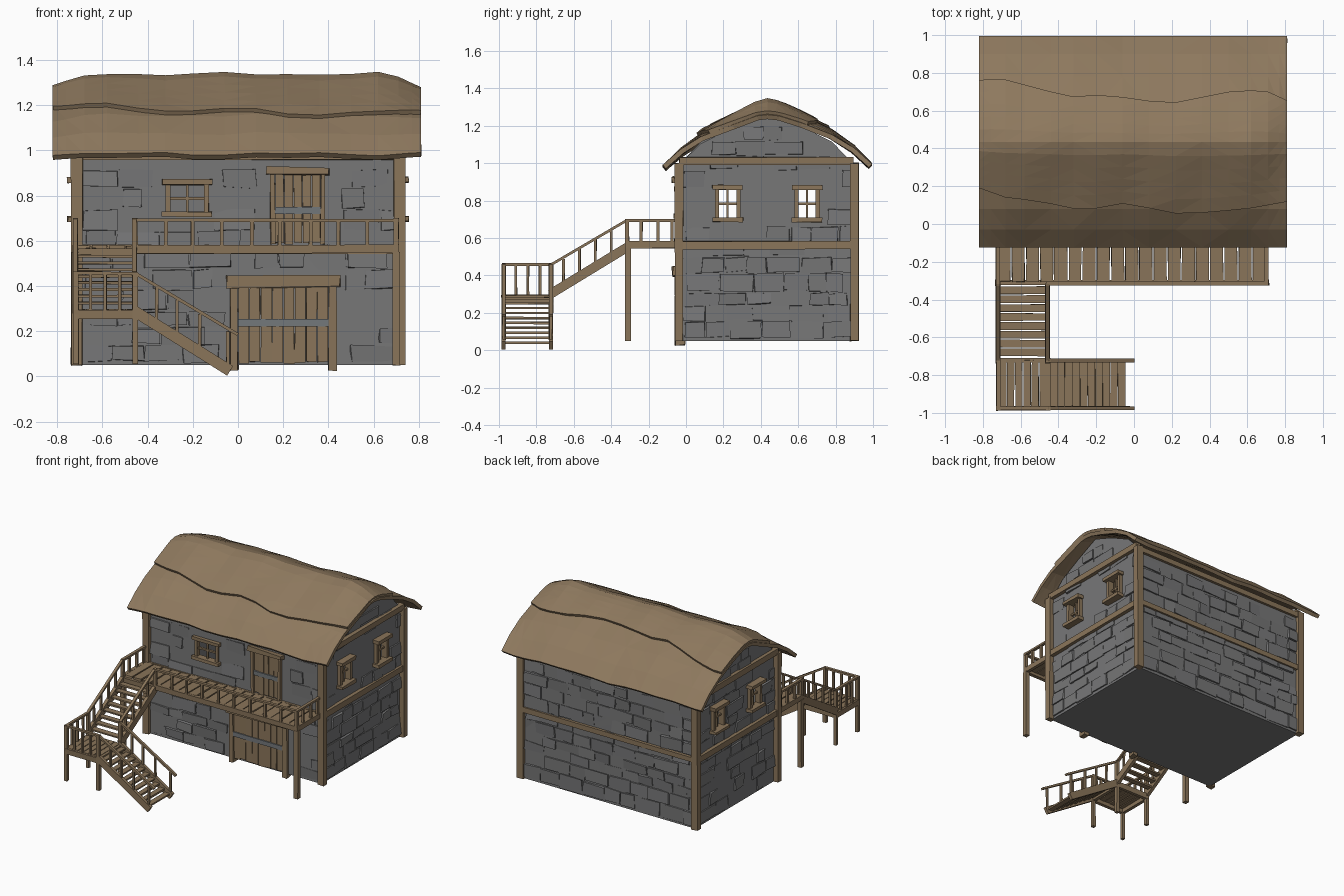
import bpy, bmesh, math, random
from mathutils import Vector, Matrix

if "Cube" in bpy.data.objects:
    bpy.data.objects.remove(bpy.data.objects["Cube"])

random.seed(4)
R = random.uniform


def material(name, col):
    m = bpy.data.materials.new(name)
    m.diffuse_color = (*col, 1)
    m.use_nodes = True
    m.node_tree.nodes["Principled BSDF"].inputs["Base Color"].default_value = m.diffuse_color
    return m


WOOD = material("brown_wood", (0.255, 0.178, 0.102))
THATCH = material("tan_thatch", (0.27, 0.19, 0.112))
STONE = material("grey_stone", (0.185, 0.185, 0.187))
IRON = material("grey_iron", (0.175, 0.19, 0.2))


def finish(name, bm, mat, thick=0):
    me = bpy.data.meshes.new(name)
    bm.to_mesh(me)
    bm.free()
    me.materials.append(mat)
    ob = bpy.data.objects.new(name, me)
    bpy.context.collection.objects.link(ob)
    if thick:
        s = ob.modifiers.new("thickness", 'SOLIDIFY')
        s.thickness, s.offset = thick, -1
    return ob


def box(bm, x, y, z, M=Matrix(), j=0.0):
    """Box from three (min, max) ranges in frame M, corners jittered by j."""
    c = Vector([(r[0] + r[1]) / 2 for r in (x, y, z)])
    s = Vector([r[1] - r[0] for r in (x, y, z)])
    vs = bmesh.ops.create_cube(bm, size=1, matrix=M @ Matrix.Translation(c) @ Matrix.Diagonal((*s, 1)))['verts']
    for v in vs:
        v.co += Vector((R(-j, j), R(-j, j), R(-j, j)))
    return vs


def bar(bm, p, q, w, h):
    """Straight timber between two points."""
    p, q = Vector(p), Vector(q)
    d = q - p
    rot = d.to_track_quat('X', 'Z').to_matrix().to_4x4()
    bmesh.ops.create_cube(bm, size=1, matrix=Matrix.Translation((p + q) / 2) @ rot @ Matrix.Diagonal((d.length, w, h, 1)))


def post(bm, x, y, z0, z1, s=0.025):
    box(bm, (x - s / 2, x + s / 2), (y - s / 2, y + s / 2), (z0, z1), j=0.001)


def frame(o, u, n):
    """Wall frame: local x along the wall, y up, z outward."""
    return Matrix(((u[0], 0, n[0], o[0]), (u[1], 0, n[1], o[1]), (0, 1, 0, o[2]), (0, 0, 0, 1)))


FRONT = frame((0, -0.035, 0), (1, 0), (0, -1))
BACK = frame((0, 0.90, 0), (-1, 0), (0, 1))
RIGHT = frame((0.705, 0.43, 0), (0, 1), (1, 0))
LEFT = frame((-0.705, 0.43, 0), (0, -1), (-1, 0))

# openings: u0, u1, v0, v1
front_win = [(-0.31, -0.14, 0.725, 0.85)]
right_win = [(-0.265, -0.15, 0.705, 0.86), (0.16, 0.275, 0.705, 0.86)]
left_win = [(-b, -a, c, d) for a, b, c, d in right_win]
doors = [(-0.03, 0.43, 0.05, 0.42), (0.14, 0.38, 0.58, 0.9)]
GABLE = [(-0.46, 1.0), (-0.35, 1.105), (-0.18, 1.19), (0, 1.27), (0.17, 1.205), (0.35, 1.115), (0.46, 1.0)]


def gable_top(u):
    for (a, za), (b, zb) in zip(GABLE, GABLE[1:]):
        if a <= u <= b:
            return za + (zb - za) * (u - a) / (b - a)
    return 1.0


# Stone walls: sheet with window holes, plus raised stones
def wall(name, M, half, holes, blocked, gable):
    bm = bmesh.new()
    us = sorted({-half, half, *[h[0] for h in holes], *[h[1] for h in holes]})
    vs = sorted({0.05, 1.0, *[h[2] for h in holes], *[h[3] for h in holes]})
    for a, b in zip(us, us[1:]):
        for c, d in zip(vs, vs[1:]):
            if any(h[0] < (a + b) / 2 < h[1] and h[2] < (c + d) / 2 < h[3] for h in holes):
                continue
            bm.faces.new([bm.verts.new(M @ Vector((u, v, 0))) for u, v in ((a, c), (b, c), (b, d), (a, d))])
    if gable:
        bm.faces.new([bm.verts.new(M @ Vector((u, v, 0))) for u, v in reversed(GABLE)])
    bmesh.ops.remove_doubles(bm, verts=bm.verts[:], dist=1e-4)
    finish(name + "_wall", bm, STONE, 0.02)
    bm = bmesh.new()
    v = 0.06
    while v < (1.24 if gable else 0.95):
        h = R(0.07, 0.105)
        u = -half + R(0.0, 0.03)
        while u < half - 0.05:
            w = min(R(0.09, 0.21), half - u)
            hit = any(u < o[1] + .012 and u + w > o[0] - .012 and v < o[3] + .02 and v + h > o[2] - .02
                      for o in holes + blocked)
            top = min(gable_top(u), gable_top(u + w)) - 0.01 if gable else 0.99
            if not hit and v + h < top and R(0, 1) < 0.82:
                d = R(0.003, 0.012)
                box(bm, (u + .003, u + w - .003), (v + R(.002, .012), v + h - .002), (-0.012, d), M, 0.006)
            u += w
        v += h
    finish(name + "_wall_stones", bm, STONE)


wall("front", FRONT, 0.70, front_win, doors, False)
wall("back", BACK, 0.70, [], [], False)
wall("right", RIGHT, 0.46, right_win, [], True)
wall("left", LEFT, 0.46, left_win, [], True)
bm = bmesh.new()
box(bm, (-0.70, 0.70), (-0.035, 0.90), (0.05, 0.06))
finish("ground_floor", bm, STONE)

# Timber frame: corner posts and horizontal beams
bm = bmesh.new()
for s in (-1, 1):
    for y0, y1 in ((-0.06, -0.015), (0.878, 0.923)):
        box(bm, (s * 0.713 - 0.025, s * 0.713 + 0.025), (y0, y1), (0.05, 1.0), j=0.003)
    for z in (0.56, 1.01):
        box(bm, (s * 0.713 - 0.02, s * 0.713 + 0.02), (-0.035, 0.895), (z - 0.021, z + 0.021), j=0.002)
for y in (-0.04, 0.905):
    for z in (0.562, 0.978):
        box(bm, (-0.7, 0.7), (y - 0.015, y + 0.015), (z - 0.019, z + 0.019), j=0.002)
finish("timber_frame", bm, WOOD)

# Window frames with cross bars
bm = bmesh.new()
for M, wins, deep in ((FRONT, front_win, 0.03), (RIGHT, right_win, 0.05), (LEFT, left_win, 0.05)):
    for a, b, c, d in wins:
        m, n = (a + b) / 2, (c + d) / 2
        for v0, v1 in ((c - 0.02, c + 0.003), (d - 0.003, d + 0.022)):
            box(bm, (a - 0.025, b + 0.025), (v0, v1), (-0.02, deep), M, 0.003)
        for u in (a, b):
            box(bm, (u - 0.011, u + 0.011), (c, d), (-0.02, deep * 0.5), M, 0.001)
        box(bm, (m - 0.006, m + 0.006), (c, d), (-0.012, 0.004), M)
        box(bm, (a, b), (n - 0.006, n + 0.006), (-0.012, 0.004), M)
finish("window_frames", bm, WOOD)

# Doors: planks, jambs, lintel and iron band
for name, a, b, c, d, n, band, jw in (("lower", 0.0, 0.4, 0.055, 0.4, 8, 0.238, 0.035),
                                      ("upper", 0.165, 0.365, 0.585, 0.895, 5, 0.735, 0.022)):
    bm = bmesh.new()
    w = (b - a) / n
    for i in range(n):
        box(bm, (a + i * w + .002, a + (i + 1) * w - .002), (c + R(0, .012), d), (-0.005, R(.010, .016)), FRONT, 0.002)
    for u0, u1 in ((a - jw, a), (b, b + jw)):
        box(bm, (u0, u1), (c - (0.028 if name == "lower" else 0), d), (-0.03, 0.024), FRONT, 0.004)
    box(bm, (a - jw - .018, b + jw + .018), (d - 0.005, d + (0.045 if name == "lower" else 0.03)),
        (-0.01, 0.038), FRONT, 0.006)
    finish(name + "_door", bm, WOOD)
    bm = bmesh.new()
    box(bm, (a, b), (band - 0.016, band + 0.016), (0.008, 0.021), FRONT, 0.001)
    finish(name + "_door_band", bm, IRON)

# Thatched roof: full lower layer and a ragged upper layer over the ridge
PROFILE = [(-0.125, 0.985), (-0.03, 1.075), (0.08, 1.155), (0.25, 1.24), (0.38, 1.305), (0.435, 1.318),
           (0.5, 1.305), (0.62, 1.255), (0.78, 1.175), (0.9, 1.09), (0.995, 0.995)]
FRONT_EDGE = [(-0.82, 0.19), (-0.68, 0.14), (-0.5, 0.12), (-0.27, 0.07), (-0.05, 0.11), (0.25, 0.05), (0.6, 0.08), (0.82, 0.12)]
BACK_EDGE = [(-0.82, 0.76), (-0.72, 0.775), (-0.4, 0.69), (-0.3, 0.67), (-0.15, 0.69), (0.0, 0.66), (0.2, 0.64),
             (0.55, 0.71), (0.7, 0.705), (0.82, 0.65)]
XS = [-0.82, -0.76, -0.68, -0.58, -0.44, -0.32, -0.2, -0.06, 0.08, 0.22, 0.36, 0.5, 0.62, 0.71, 0.77, 0.81]


def lerp(table, t):
    for (a, za), (b, zb) in zip(table, table[1:]):
        if t <= b:
            return za + (zb - za) * (t - a) / (b - a)
    return table[-1][1]


def roof_z(x, y):
    ridge = max(0, 1 - abs(y - 0.435) / 0.56)
    drop = 0.055 * max(0, (abs(x) - 0.66) / 0.15) * ridge
    return lerp(PROFILE, y) - drop + 0.005 * math.sin(9 * x + 5 * y) + 0.004 * math.sin(17 * x - 7 * y)


def roof_layer(name, rows, lift, thick):
    bm = bmesh.new()
    grid = [[bm.verts.new((x, y, roof_z(x, y) + lift)) for y in rows(x)] for x in XS]
    for p, q in zip(grid, grid[1:]):
        for i in range(len(p) - 1):
            bm.faces.new((p[i], q[i], q[i + 1], p[i + 1]))
    bmesh.ops.triangulate(bm, faces=bm.faces[:])
    finish(name, bm, THATCH, thick)


def upper_rows(x):
    f, b, m = lerp(FRONT_EDGE, x), lerp(BACK_EDGE, x), 0.435
    return [f + (m - f) * i / 5 for i in range(5)] + [m + (b - m) * i / 5 for i in range(6)]


roof_layer("roof_lower_thatch", lambda x: [p[0] for p in PROFILE], 0, 0.026)
roof_layer("roof_upper_thatch", upper_rows, 0.021, 0.02)

# Balcony: planks, edge beams, supports and railing
bm = bmesh.new()
for i in range(19):
    x = -0.725 + i * 0.075
    box(bm, (x + .004, x + 0.071), (-0.305, -0.05), (0.566, 0.58), j=0.003)
box(bm, (-0.46, 0.712), (-0.325, -0.297), (0.545, 0.582), j=0.002)
box(bm, (-0.73, -0.46), (-0.322, -0.297), (0.53, 0.566), j=0.002)
for x in (-0.72, 0.70):
    box(bm, (x - 0.012, x + 0.012), (-0.325, -0.05), (0.545, 0.582), j=0.001)
    post(bm, x, -0.31, 0.05, 0.55, 0.032)
finish("balcony_deck", bm, WOOD)

bm = bmesh.new()
for x in (-0.72, -0.455, 0.70):
    post(bm, x, -0.315, 0.56, 0.70, 0.022)
bar(bm, (-0.46, -0.315, 0.692), (0.712, -0.315, 0.69), 0.022, 0.014)
for i in range(1, 9):
    post(bm, -0.455 + i * 0.129 + R(-.008, .008), -0.315, 0.575, 0.69, 0.016)
for x in (-0.72, 0.70):
    bar(bm, (x, -0.325, 0.693), (x, -0.05, 0.693), 0.022, 0.014)
    for y in (-0.24, -0.15, -0.075):
        post(bm, x, y, 0.575, 0.69, 0.016)
finish("balcony_railing", bm, WOOD)

# Upper stairs, rising towards the house
bm = bmesh.new()
for x in (-0.72, -0.458):
    bar(bm, (x, -0.725, 0.30), (x, -0.315, 0.55), 0.024, 0.05)
    bar(bm, (x, -0.72, 0.458), (x, -0.315, 0.695), 0.02, 0.014)
    for y in (-0.655, -0.57, -0.485, -0.40):
        z = 0.30 + (y + 0.725) * 0.61
        post(bm, x, y, z, z + 0.145, 0.014)
for i in range(8):
    y, z = -0.70 + i * 0.047, 0.325 + i * 0.0295
    box(bm, (-0.712, -0.466), (y, y + 0.04), (z - 0.006, z + 0.006), j=0.002)
finish("upper_stairs", bm, WOOD)

# Landing with corner posts and two railed sides
bm = bmesh.new()
for i in range(6):
    x = -0.715 + i * 0.043
    box(bm, (x, x + 0.038), (-0.975, -0.72), (0.283, 0.297), j=0.002)
for y in (-0.975, -0.722):
    box(bm, (-0.73, -0.445), (y - 0.012, y + 0.012), (0.255, 0.295), j=0.002)
    for x in (-0.718, -0.455):
        post(bm, x, y, 0.055, 0.46, 0.024)
for x in (-0.718, -0.455):
    box(bm, (x - 0.012, x + 0.012), (-0.985, -0.712), (0.255, 0.293))
bar(bm, (-0.73, -0.975, 0.458), (-0.445, -0.975, 0.455), 0.02, 0.014)
bar(bm, (-0.718, -0.985, 0.458), (-0.718, -0.712, 0.458), 0.02, 0.014)
for t in (0.065, 0.13, 0.195):
    post(bm, -0.718 + t, -0.975, 0.29, 0.455, 0.014)
    post(bm, -0.718, -0.975 + t, 0.29, 0.455, 0.014)
finish("stair_landing", bm, WOOD)

# Lower stairs, descending to the ground
bm = bmesh.new()
for y in (-0.975, -0.722):
    bar(bm, (-0.46, y, 0.29), (-0.035, y, 0.025), 0.022, 0.05)
    bar(bm, (-0.455, y, 0.457), (0.0, y, 0.185), 0.02, 0.014)
    for x in (-0.36, -0.27, -0.17, -0.045):
        z = 0.29 - (x + 0.46) * 0.615
        post(bm, x, y, z, z + 0.165, 0.014)
for i in range(10):
    x, z = -0.445 + i * 0.04, 0.278 - i * 0.0265
    box(bm, (x, x + 0.039), (-0.968, -0.73), (z - 0.006, z + 0.006), j=0.0015)
finish("lower_stairs", bm, WOOD)
